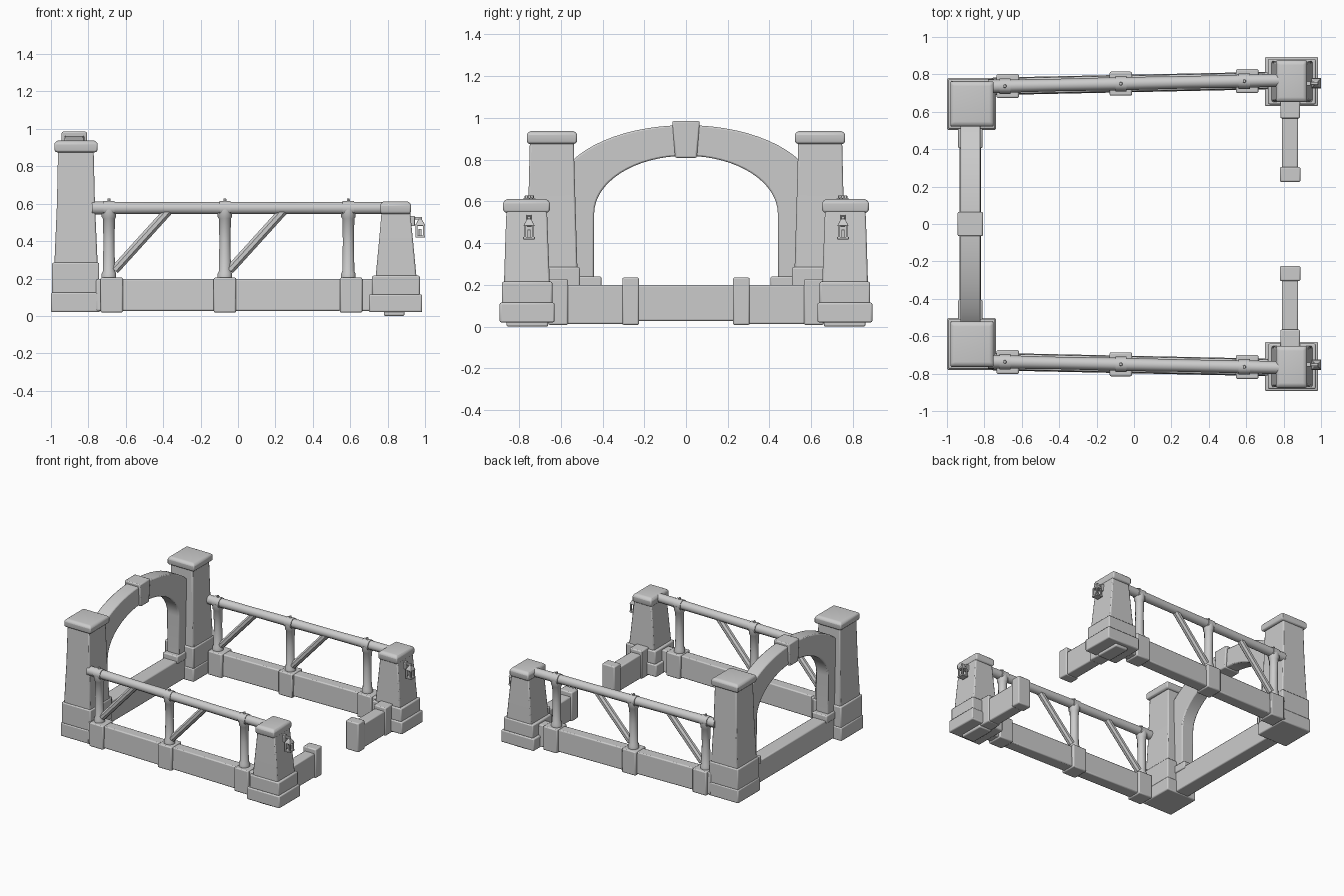
import bpy, bmesh, math
from mathutils import Vector

if "Cube" in bpy.data.objects:
    bpy.data.objects.remove(bpy.data.objects["Cube"])

stone = bpy.data.materials.new("grey stone")
stone.diffuse_color = (0.6, 0.6, 0.6, 1)
stone.use_nodes = True
stone.node_tree.nodes["Principled BSDF"].inputs["Base Color"].default_value = stone.diffuse_color


def finish(name, bm, mirror=True, bevel=0.008):
    """Turn a bmesh into a softened stone part, mirrored across y = 0."""
    bmesh.ops.recalc_face_normals(bm, faces=bm.faces)
    mesh = bpy.data.meshes.new(name)
    bm.to_mesh(mesh)
    bm.free()
    mesh.materials.append(stone)
    ob = bpy.data.objects.new(name, mesh)
    bpy.context.collection.objects.link(ob)
    if bevel:
        b = ob.modifiers.new("worn edges", 'BEVEL')
        b.width, b.segments, b.limit_method = bevel, 2, 'ANGLE'
        b.angle_limit = math.radians(35)
    if mirror:
        m = ob.modifiers.new("other side", 'MIRROR')
        m.use_axis = (False, True, False)
        m.use_mirror_merge = False
    bpy.ops.object.select_all(action='DESELECT')
    ob.select_set(True)
    bpy.context.view_layer.objects.active = ob
    bpy.ops.object.shade_smooth_by_angle(angle=math.radians(40))
    return ob


def loft(bm, rings):
    """Skin matching rings of points and close both ends."""
    rows = [[bm.verts.new(p) for p in r] for r in rings]
    n = len(rows[0])
    for a, b in zip(rows, rows[1:]):
        for i in range(n):
            bm.faces.new((a[i], a[(i + 1) % n], b[(i + 1) % n], b[i]))
    bm.faces.new(rows[0][::-1])
    bm.faces.new(rows[-1])


def stack(name, levels, **kw):
    """Rectangular tower; each level is z, x0, x1, y0, y1."""
    bm = bmesh.new()
    loft(bm, [[(x0, y0, z), (x1, y0, z), (x1, y1, z), (x0, y1, z)]
              for z, x0, x1, y0, y1 in levels])
    return finish(name, bm, **kw)


def box(name, x0, x1, y0, y1, z0, z1, **kw):
    return stack(name, [(z0, x0, x1, y0, y1), (z1, x0, x1, y0, y1)], **kw)


def pole(name, path, radii, sides=10, **kw):
    """Round timber along a nearly straight path."""
    pts = [Vector(p) for p in path]
    axis = (pts[-1] - pts[0]).normalized()
    u = axis.cross(Vector((0, 1, 0))).normalized()
    v = axis.cross(u)
    rings = []
    for p, r in zip(pts, radii):
        rings.append([p + r * (u * math.cos(t) + v * math.sin(t))
                      for t in (2 * math.pi * (i + .5) / sides for i in range(sides))])
    bm = bmesh.new()
    loft(bm, rings)
    return finish(name, bm, bevel=0, **kw)


# Tall rear pillars: coursed foot, tapering shaft, overhanging cap
box("rear_pillar_lower_course", -1, -.738, .503, .78, .02, .125)
box("rear_pillar_upper_course", -.994, -.742, .508, .775, .12, .285)
stack("rear_pillar_shaft", [(.27, -.982, -.75, .52, .765), (.6, -.968, -.765, .53, .755),
                            (.89, -.962, -.772, .538, .748)])
stack("rear_pillar_cap", [(.875, -.975, -.757, .528, .757), (.888, -.982, -.75, .522, .762),
                          (.925, -.982, -.75, .522, .762), (.938, -.965, -.767, .54, .745)])

# Short front pillars
box("front_pillar_lower_course", .70, .985, .63, .893, .02, .115)
box("front_pillar_upper_course", .716, .972, .64, .882, .11, .215)
box("front_pillar_sole", .78, .89, .66, .86, 0, .03)
stack("front_pillar_shaft", [(.2, .735, .955, .652, .872), (.4, .754, .936, .66, .866),
                             (.56, .768, .92, .666, .86)])
stack("front_pillar_cap", [(.545, .765, .92, .66, .868), (.56, .76, .925, .652, .876),
                           (.597, .76, .925, .652, .876), (.612, .775, .91, .67, .858)])


def line_y(x):
    """The side fences splay slightly outward toward the front."""
    return .737 + (x + .7) * .021


# Low side walls and the plinth blocks under the fence posts
bm = bmesh.new()
for a, b in ((-.76, -.62), (-.63, -.12), (-.02, .55), (.66, .72)):
    loft(bm, [[(x, line_y(x) - .047, .027), (x, line_y(x) + .047, .027),
               (x, line_y(x) + .042, .198), (x, line_y(x) - .042, .198)] for x in (a, b)])
finish("side_wall", bm)
for x in (-.675, -.07, .605):
    y = line_y(x)
    box("plinth_block", x - .06, x + .06, y - .064, y + .064, .018, .205)

# Fence posts with swollen feet and collars
for x in (-.69, -.07, .59):
    y = line_y(x)
    pole("fence_post", [(x, y, z) for z in (.2, .225, .24, .40, .52, .53, .57)],
         (.041, .041, .034, .031, .034, .041, .041))
    pole("rail_collar", [(x - .03, y, .576), (x + .03, y, .576)], (.041, .041))
    pole("rail_peg", [(x, y, .6), (x, y, .628)], (.012, .008), sides=6)

# Top rail and slanted braces
xs = (-.78, -.4, -.07, .3, .6, .80)
pole("top_rail", [(x, line_y(x), .577) for x in xs], (.036, .033, .035, .033, .035, .034))
for x in (-.66, -.045):
    pole("brace", [(x, line_y(x), .245), (x + .29, line_y(x + .29), .565)], (.026, .026), sides=8)

# Rear wall and arch
box("rear_wall", -.932, -.818, -.53, .53, .027, .2, mirror=False)
N = 32
outer, inner = [], []
for i in range(N + 1):
    t = math.pi * i / N
    c, s = math.cos(t), math.sin(t)
    inner.append((.44 * c, .54 + .278 * s))
    outer.append((.62 * c, .64 + .325 * s))
inner = [(.442, .19)] + inner + [(-.442, .19)]
outer = [(.56, .19)] + outer + [(-.56, .19)]
bm = bmesh.new()
loft(bm, [[(-.928, i[0], i[1]), (-.822, i[0], i[1]), (-.822, o[0], o[1]), (-.928, o[0], o[1])]
          for i, o in zip(inner, outer)])
finish("arch", bm, mirror=False)
stack("keystone", [(.808, -.943, -.807, -.052, .052), (.985, -.943, -.807, -.066, .066)],
      mirror=False)
box("arch_foot", -.94, -.81, .405, .54, .18, .24)

# Low gate stubs reaching inward from the front pillars
box("gate_wall", .79, .878, .28, .66, .012, .2)
box("gate_end_block", .78, .89, .225, .305, .008, .235)
box("gate_inner_block", .782, .888, .565, .66, .008, .228)

# Hanging lanterns on the front pillars
ly, lx = .752, .974
box("lantern_bracket", .915, .985, ly - .008, ly + .008, .515, .53, bevel=.003)
box("lantern_back_plate", .918, .945, ly - .012, ly + .012, .48, .535, bevel=.003)
stack("lantern_roof", [(.482, lx - .026, lx + .026, ly - .026, ly + .026),
                       (.49, lx - .024, lx + .024, ly - .024, ly + .024),
                       (.518, lx - .008, lx + .008, ly - .008, ly + .008)], bevel=.002)
box("lantern_floor", lx - .026, lx + .026, ly - .028, ly + .028, .418, .43, bevel=.002)
for sx in (-1, 1):
    for sy in (-1, 1):
        x, y = lx + sx * .019, ly + sy * .02
        box("lantern_bar", x - .005, x + .005, y - .005, y + .005, .425, .486, bevel=0)
box("lantern_candle", lx - .008, lx + .008, ly - .008, ly + .008, .425, .465, bevel=.002)
